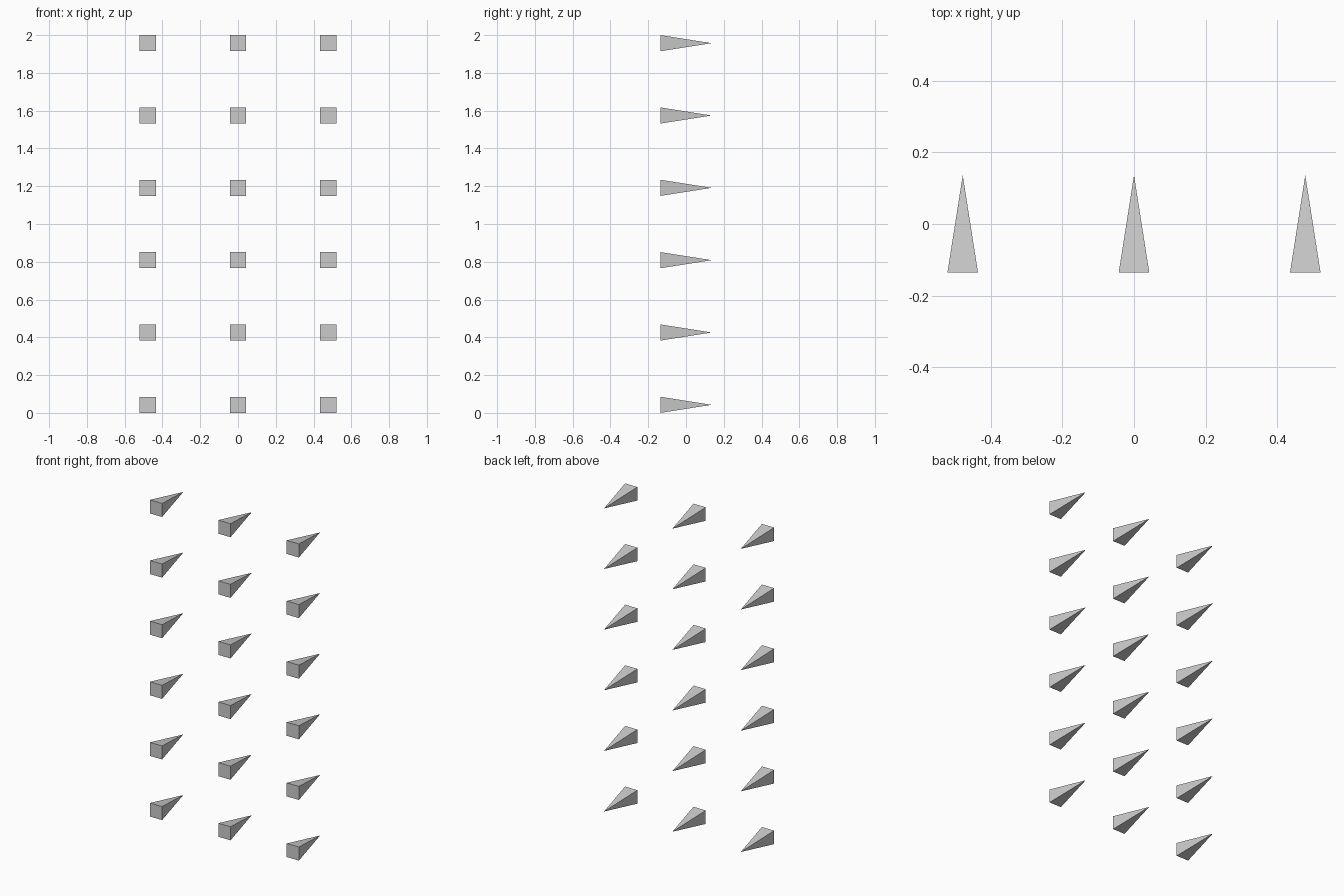
import bpy, bmesh
from math import radians, sqrt
from mathutils import Matrix

if "Cube" in bpy.data.objects:
    bpy.data.objects.remove(bpy.data.objects["Cube"])

HALF = 0.0427      # half width of the square base
LENGTH = 0.272     # base to tip, along y
COL_X = 0.478      # column spacing
ROWS, COLS = 6, 3
STEP_Z = (2 - 2 * HALF) / (ROWS - 1)

# One shared four-sided spike: flat square base to the front, tip pointing back
mesh = bpy.data.meshes.new("spike")
bm = bmesh.new()
turn = Matrix.Rotation(radians(-90), 4, 'X') @ Matrix.Rotation(radians(45), 4, 'Z')
bmesh.ops.create_cone(bm, cap_ends=True, segments=4, radius1=HALF * sqrt(2),
                      radius2=0, depth=LENGTH, matrix=turn)
bmesh.ops.remove_doubles(bm, verts=bm.verts, dist=1e-5)
bmesh.ops.recalc_face_normals(bm, faces=bm.faces)
bm.to_mesh(mesh)
bm.free()

# Grid of spikes, three columns by six rows
for row in range(ROWS):
    for col in range(COLS):
        spike = bpy.data.objects.new(f"spike_row{row + 1}_col{col + 1}", mesh)
        spike.location = ((col - 1) * COL_X, 0, HALF + row * STEP_Z)
        bpy.context.collection.objects.link(spike)
